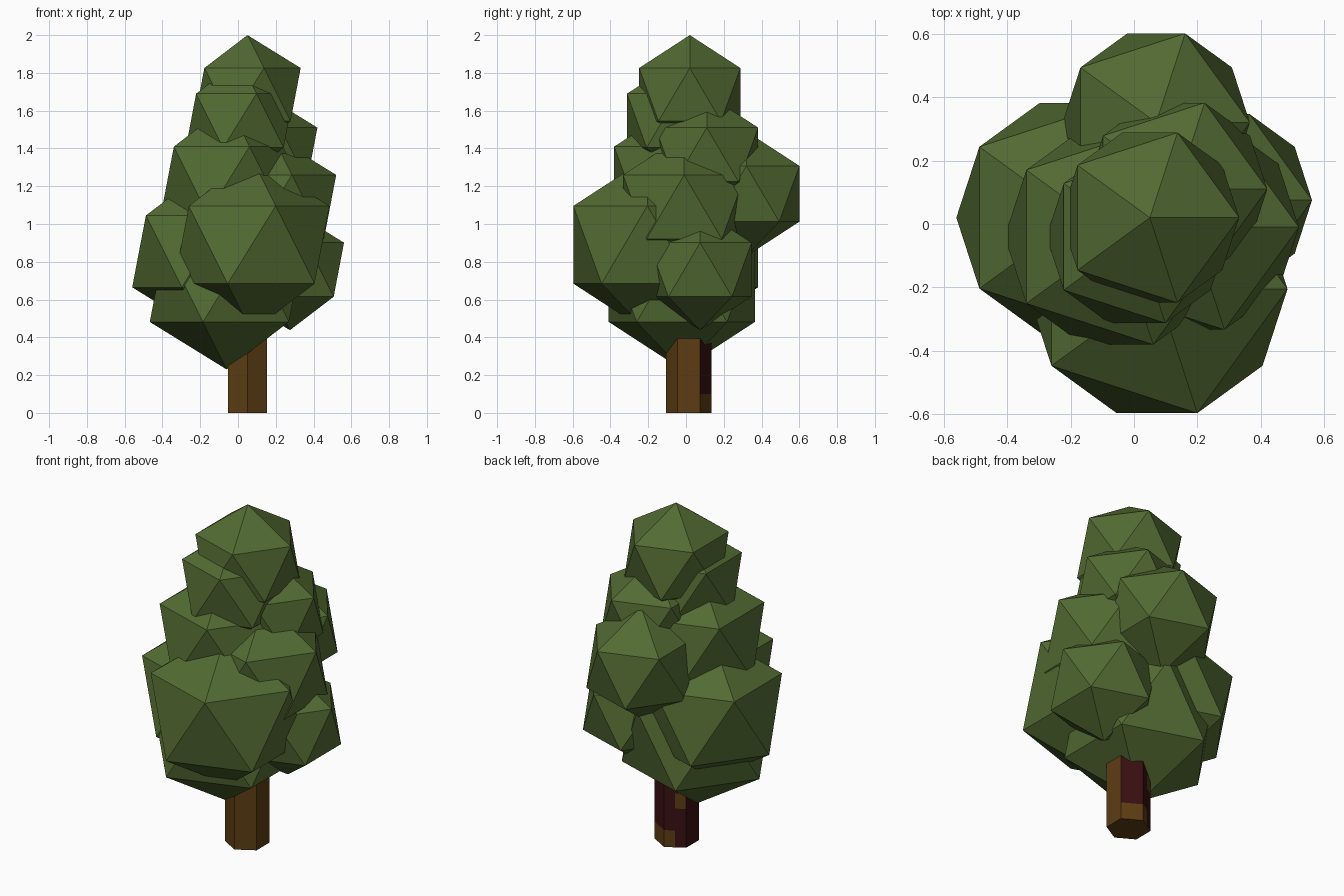
import bpy, bmesh, math
from mathutils import Vector

if "Cube" in bpy.data.objects:
    bpy.data.objects.remove(bpy.data.objects["Cube"])


def material(name, rgb):
    m = bpy.data.materials.new(name)
    m.diffuse_color = (*rgb, 1.0)
    m.use_nodes = True
    m.node_tree.nodes["Principled BSDF"].inputs["Base Color"].default_value = m.diffuse_color
    return m


leaf = material("leaf green", (0.085, 0.145, 0.032))
bark = material("bark brown", (0.108, 0.046, 0.006))
dark = material("dark red bark", (0.042, 0.005, 0.006))


def make_object(name, bm, mats):
    bmesh.ops.recalc_face_normals(bm, faces=bm.faces)
    me = bpy.data.meshes.new(name)
    bm.to_mesh(me)
    bm.free()
    for m in mats:
        me.materials.append(m)
    ob = bpy.data.objects.new(name, me)
    bpy.context.collection.objects.link(ob)
    return ob


# Foliage clumps: low-poly icospheres (x, y, z, radius)
clumps = [
    (0.05, 0.02, 1.685, 0.315),     # crown tip
    (0.01, -0.04, 1.547, 0.32),
    (-0.05, -0.04, 1.231, 0.40),
    (0.134, 0.11, 1.367, 0.32),
    (0.18, -0.01, 1.09, 0.38),
    (0.07, 0.32, 1.16, 0.33),       # back
    (0.0725, -0.205, 0.89, 0.46),   # large front
    (-0.18, 0.02, 0.855, 0.425),    # left
    (0.275, 0.075, 0.758, 0.32),    # right
    (-0.06, -0.022, 0.685, 0.455),  # base
]
for i, (x, y, z, r) in enumerate(clumps):
    bm = bmesh.new()
    bmesh.ops.create_icosphere(bm, subdivisions=1, radius=r)
    bmesh.ops.translate(bm, verts=bm.verts, vec=(x, y, z))
    make_object(f"foliage_clump_{i + 1}", bm, [leaf])

# Trunk: hexagonal prism, each side split in two columns for the bark patches
R, CX, CY = 0.12, 0.05, 0.015
corners = [Vector((CX + R * math.cos(math.radians(60 * k - 30)),
                   CY + R * math.sin(math.radians(60 * k - 30)))) for k in range(6)]
outline = []
for k in range(6):
    a, b = corners[k], corners[(k + 1) % 6]
    outline += [a, (a + b) / 2]

levels = [0.0, 0.10, 0.23, 0.32, 0.7]
bm = bmesh.new()
rings = [[bm.verts.new((p.x, p.y, z)) for p in outline] for z in levels]
bm.faces.new(rings[0])
bm.faces.new(rings[-1])


def is_dark(side, half, row):
    if side == 1:                       # back right
        return row > 0
    if side == 2:                       # back left
        return row > 0 and not (half == 1 and row == 2) or (half == 1 and row == 0)
    return side == 3                    # left


for row in range(len(levels) - 1):
    for c in range(12):
        d = (c + 1) % 12
        f = bm.faces.new((rings[row][c], rings[row][d], rings[row + 1][d], rings[row + 1][c]))
        f.material_index = int(is_dark(c // 2, c % 2, row))
make_object("trunk", bm, [bark, dark])
